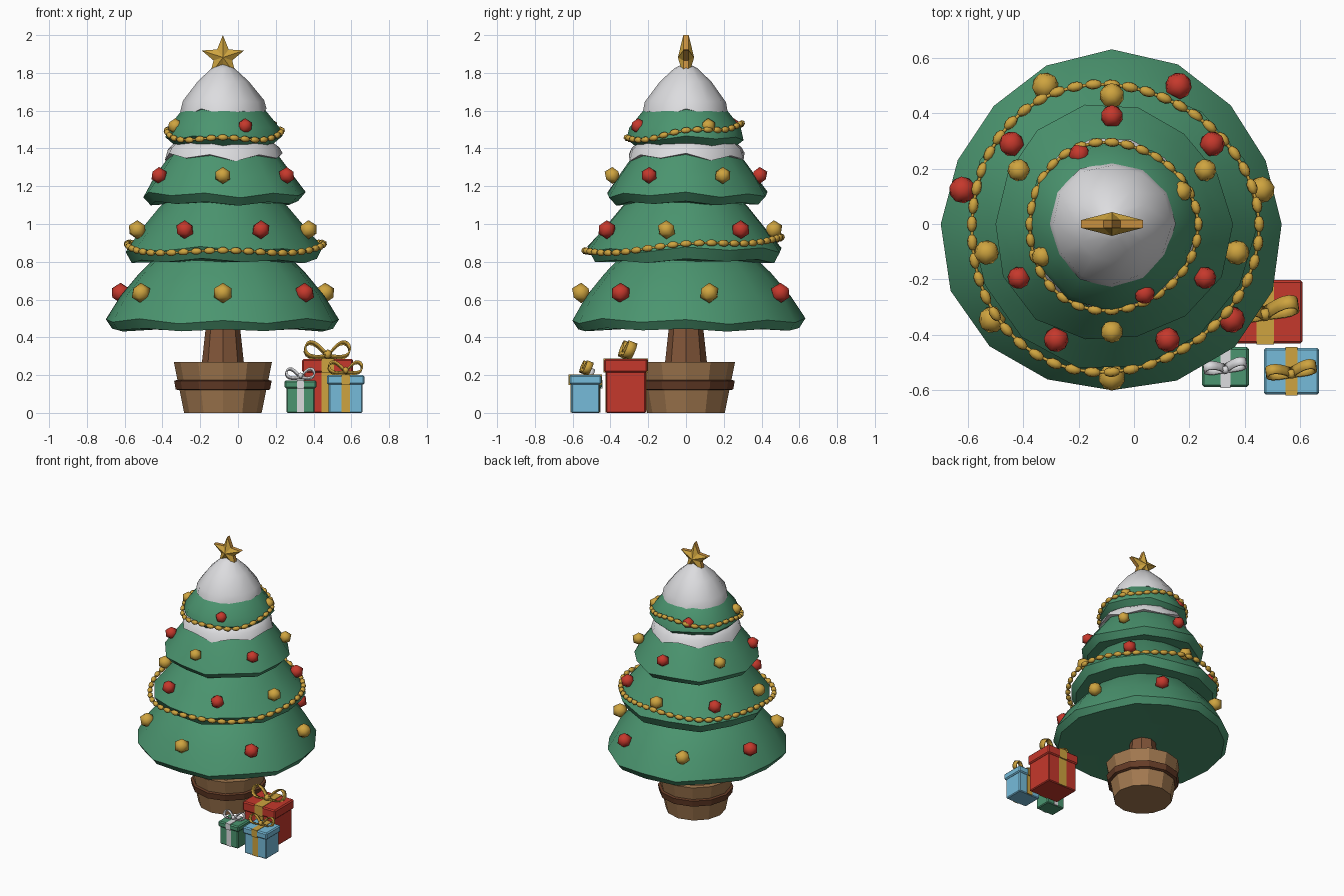
import bpy, bmesh
from math import sin, cos, pi, radians
from mathutils import Vector, Matrix

cube = bpy.data.objects.get("Cube")
if cube:
    bpy.data.objects.remove(cube, do_unlink=True)

AXIS = Vector((-0.08, 0, 0))  # centre line of the tree


def material(name, rgb):
    m = bpy.data.materials.new(name)
    m.use_nodes = True
    m.diffuse_color = (*rgb, 1)
    m.node_tree.nodes["Principled BSDF"].inputs["Base Color"].default_value = (*rgb, 1)
    return m


GREEN = material("pine green", (0.07, 0.30, 0.16))
SNOW = material("snow white", (0.72, 0.72, 0.74))
RED = material("berry red", (0.56, 0.04, 0.025))
GOLD = material("gold", (0.62, 0.37, 0.05))
ORANGE = material("star edge orange", (0.58, 0.28, 0.05))
BLUE = material("gift blue", (0.18, 0.50, 0.70))
WOOD = material("light wood", (0.36, 0.19, 0.08))
BAND = material("dark wood", (0.13, 0.045, 0.02))
BARK = material("bark brown", (0.22, 0.09, 0.04))


def finish(bm, name, mats, smooth=None, fix=True):
    if fix:
        bmesh.ops.recalc_face_normals(bm, faces=bm.faces)
    me = bpy.data.meshes.new(name)
    bm.to_mesh(me)
    bm.free()
    for m in mats:
        me.materials.append(m)
    ob = bpy.data.objects.new(name, me)
    bpy.context.collection.objects.link(ob)
    if smooth:
        bpy.ops.object.select_all(action='DESELECT')
        ob.select_set(True)
        bpy.context.view_layer.objects.active = ob
        bpy.ops.object.shade_smooth_by_angle(angle=radians(smooth))
    return ob


def lathe(name, profile, sides, mat, wobble=0.0, phase=0.0, smooth=None):
    """Revolve (radius, height, wave) rows, bottom to top, and cap both ends."""
    bm = bmesh.new()
    rings = []
    for r, z, wave in profile:
        ring = []
        for i in range(sides):
            a = 2 * pi * i / sides
            rr = r * (1 + wobble * sin(3 * a + phase))
            zz = z + wave * (cos(pi * i) + 0.6 * sin(3 * a + phase))
            ring.append(bm.verts.new(AXIS + Vector((rr * cos(a), rr * sin(a), zz))))
        rings.append(ring)
    for lo, hi in zip(rings, rings[1:]):
        for i in range(sides):
            j = (i + 1) % sides
            bm.faces.new((lo[i], lo[j], hi[j], hi[i]))
    bm.faces.new(rings[0][::-1])
    bm.faces.new(rings[-1])
    return finish(bm, name, [mat], smooth)


# Pot, its bands and the trunk
lathe("pot", [(0.205, 0, 0), (0.26, 0.27, 0), (0.22, 0.27, 0), (0.215, 0.24, 0)], 12, WOOD)
lathe("pot_band", [(0.236, 0.12, 0), (0.25, 0.125, 0), (0.258, 0.17, 0), (0.24, 0.175, 0)], 12, BAND)
lathe("trunk", [(0.115, 0.23, 0), (0.09, 0.46, 0)], 8, BARK)

# Four branch tiers
lathe("branch_tier_1", [(0.3, 0.45, 0), (0.585, 0.44, 0.006), (0.617, 0.485, 0.01),
                        (0.54, 0.62, 0), (0.44, 0.74, 0), (0.36, 0.82, 0)],
      16, GREEN, 0.025, 3.3, 40)
lathe("branch_tier_2", [(0.3, 0.80, 0), (0.49, 0.805, 0.008), (0.522, 0.865, 0.01),
                        (0.44, 0.97, 0), (0.34, 1.09, 0), (0.28, 1.15, 0)],
      14, GREEN, 0.025, 0.6, 40)
lathe("branch_tier_3", [(0.25, 1.11, 0), (0.39, 1.11, 0.008), (0.43, 1.155, 0.01),
                        (0.37, 1.25, 0), (0.29, 1.36, 0), (0.23, 1.43, 0)],
      14, GREEN, 0.03, 2.4, 40)
lathe("branch_tier_4", [(0.2, 1.41, 0), (0.25, 1.405, 0.006), (0.31, 1.455, 0.008),
                        (0.295, 1.51, 0), (0.215, 1.61, 0), (0.12, 1.7, 0)],
      12, GREEN, 0.025, 0.8, 40)

# Snow collar and snow cap with wavy lower edges
lathe("snow_collar", [(0.28, 1.35, 0.012), (0.312, 1.355, 0.014), (0.295, 1.4, 0.004),
                      (0.25, 1.44, 0)], 14, SNOW, 0.02, 2.4, 50)
lathe("snow_cap", [(0.2, 1.585, 0.012), (0.228, 1.59, 0.014), (0.215, 1.65, 0.004),
                   (0.135, 1.755, 0), (0.06, 1.825, 0), (0.02, 1.845, 0)],
      12, SNOW, 0.02, 0.8, 50)

# Star: a raised centre on both faces, with a narrow rim
bm = bmesh.new()
centre = AXIS + Vector((0, 0, 1.882))
front, back = [], []
for i in range(10):
    a = pi / 2 + pi * i / 5
    r = 0.118 if i % 2 == 0 else 0.052
    p = centre + Vector((r * cos(a), 0, r * sin(a)))
    front.append(bm.verts.new(p - Vector((0, 0.014, 0))))
    back.append(bm.verts.new(p + Vector((0, 0.014, 0))))
tip_f = bm.verts.new(centre - Vector((0, 0.043, 0)))
tip_b = bm.verts.new(centre + Vector((0, 0.043, 0)))
for i in range(10):
    j = (i + 1) % 10
    bm.faces.new((tip_f, front[i], front[j]))
    bm.faces.new((tip_b, back[j], back[i]))
    bm.faces.new((front[i], back[i], back[j], front[j])).material_index = 1
finish(bm, "star", [GOLD, ORANGE])

# Baubles: height, ring radius, bauble radius, count, first angle, colours in order
BAUBLES = [(0.635, 0.555, 0.054, 7, -90, "grgrgrg"), (0.97, 0.465, 0.05, 7, -64.3, "rgrgrgr"),
           (1.257, 0.39, 0.045, 6, -90, "grgrgr"), (1.518, 0.278, 0.042, 4, -65, "rgrg")]
for row, (z, ring, size, count, start, colours) in enumerate(BAUBLES, 1):
    for key, label, mat in (("r", "red", RED), ("g", "gold", GOLD)):
        bm = bmesh.new()
        for i in range(count):
            if colours[i] == key:
                a = radians(start) + 2 * pi * i / count
                place = Matrix.Translation(AXIS + Vector((ring * cos(a), ring * sin(a), z)))
                bmesh.ops.create_icosphere(bm, subdivisions=1, radius=size,
                                           matrix=place @ Matrix.Rotation(a, 4, 'Z'))
        finish(bm, f"{label}_baubles_row_{row}", [mat], 50)


# Garlands: a thin string with stretched beads
def garland(name, radius, z, sag, count, size):
    def point(t):
        a = 2 * pi * t
        r = radius * (1 + 0.025 * cos(3 * a) - 0.03 * sin(a))
        return AXIS + Vector((r * cos(a), r * sin(a), z + sag * (sin(a) + 0.3 * cos(4 * a) - 0.15)))

    bm = bmesh.new()
    for i in range(count):
        p = point(i / count)
        along = point((i + 0.5) / count) - point((i - 0.5) / count)
        turn = along.to_track_quat('Z', 'Y').to_matrix().to_4x4()
        bmesh.ops.create_uvsphere(bm, u_segments=7, v_segments=5, radius=size,
                                  matrix=Matrix.Translation(p) @ turn @ Matrix.Diagonal((1, 1, 1.6, 1)))
    finish(bm, name + "_beads", [GOLD], 60)
    curve = bpy.data.curves.new(name + "_string", 'CURVE')
    curve.dimensions = '3D'
    curve.bevel_depth = 0.006
    curve.bevel_resolution = 1
    line = curve.splines.new('POLY')
    line.points.add(count - 1)
    for i, p in enumerate(line.points):
        p.co = (*point(i / count), 1)
    line.use_cyclic_u = True
    curve.materials.append(GOLD)
    bpy.context.collection.objects.link(bpy.data.objects.new(name + "_string", curve))


garland("lower_garland", 0.52, 0.89, 0.036, 48, 0.019)
garland("upper_garland", 0.305, 1.49, 0.038, 32, 0.017)


# Gifts
def box(name, x, y, z0, z1, w, d, mat, bevel=0.0):
    bm = bmesh.new()
    bmesh.ops.create_cube(bm, size=1, matrix=Matrix.Translation((x, y, (z0 + z1) / 2))
                          @ Matrix.Diagonal((w, d, z1 - z0, 1)))
    ob = finish(bm, name, [mat])
    if bevel:
        mod = ob.modifiers.new("soft_edges", 'BEVEL')
        mod.width = bevel
        mod.segments = 1


def bow(name, x, y, z, reach, height, width, mat):
    """Two tilted ribbon loops that lean back, and a knot."""
    lean = Matrix.Translation((x, y, z)) @ Matrix.Rotation(radians(8), 4, 'Z') @ Matrix.Rotation(radians(-22), 4, 'X')
    bm = bmesh.new()
    steps = 12
    for side in (-1, 1):
        rows = []
        for i in range(steps + 1):
            t = pi * i / steps
            u, v = reach * sin(t), height * 0.42 * sin(2 * t)
            px, pz = u * 0.95 - v * 0.3, u * 0.42 + v
            rows.append([bm.verts.new(lean @ Vector((side * px, e * width / 2, pz))) for e in (-1, 1)])
        for p, q in zip(rows, rows[1:]):
            bm.faces.new((p[0], p[1], q[1], q[0]))
    ob = finish(bm, name + "_loops", [mat], 50)
    mod = ob.modifiers.new("thickness", 'SOLIDIFY')
    mod.thickness = 0.008
    mod.offset = 0
    bm = bmesh.new()
    bmesh.ops.create_icosphere(bm, subdivisions=1, radius=width * 0.55,
                               matrix=Matrix.Translation((x, y - 0.005, z + 0.01)))
    finish(bm, name + "_knot", [mat], 50)


def gift(name, x, y, w, d, lid, top, stripe, mat, ribbon):
    inset = 0.02
    box(name + "_box", x, y, 0, lid + 0.01, w - inset, d - inset, mat, 0.006)
    box(name + "_lid", x, y, lid, top, w, d, mat, 0.008)
    box(name + "_box_ribbon", x, y, 0.002, lid, stripe, d - inset + 0.006, ribbon)
    box(name + "_lid_ribbon", x, y, lid - 0.002, top + 0.003, stripe, d + 0.006, ribbon)
    bow(name + "_bow", x, y - 0.005, top + 0.015, w * 0.46, w * 0.33, w * 0.18, ribbon)


gift("red_gift", 0.475, -0.318, 0.27, 0.23, 0.215, 0.285, 0.065, RED, GOLD)
gift("blue_gift", 0.57, -0.533, 0.2, 0.17, 0.15, 0.2, 0.045, BLUE, GOLD)
gift("green_gift", 0.331, -0.518, 0.17, 0.145, 0.13, 0.172, 0.036, GREEN, SNOW)
